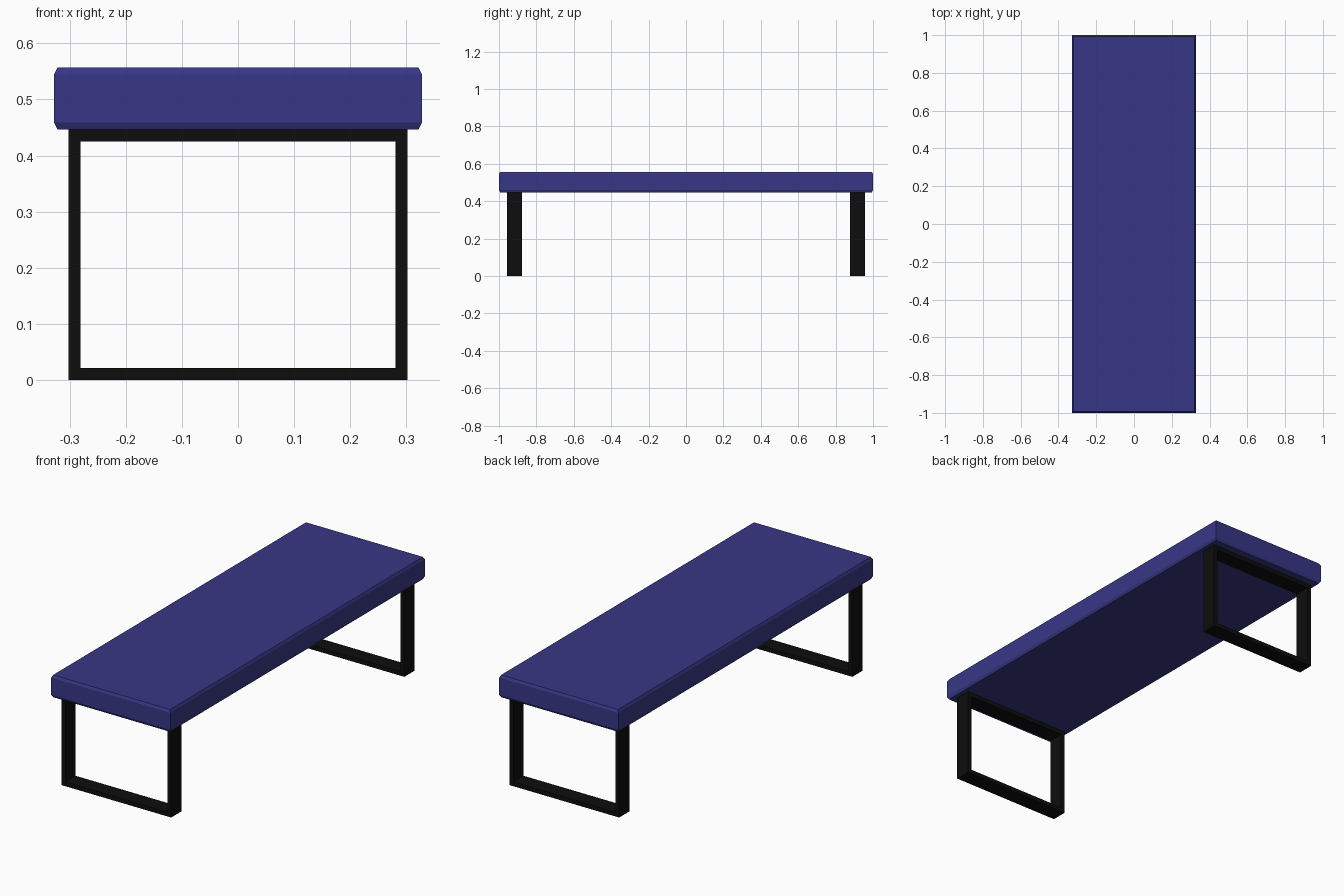
import bpy, bmesh

if "Cube" in bpy.data.objects:
    bpy.data.objects.remove(bpy.data.objects["Cube"])


def material(name, rgb):
    m = bpy.data.materials.new(name)
    m.diffuse_color = (*rgb, 1)
    m.use_nodes = True
    m.node_tree.nodes["Principled BSDF"].inputs["Base Color"].default_value = m.diffuse_color
    return m


def add_object(name, bm, mat):
    bmesh.ops.recalc_face_normals(bm, faces=bm.faces)
    me = bpy.data.meshes.new(name)
    bm.to_mesh(me)
    bm.free()
    me.materials.append(mat)
    ob = bpy.data.objects.new(name, me)
    bpy.context.collection.objects.link(ob)
    return ob


blue = material("indigo upholstery", (0.039, 0.038, 0.238))
black = material("black metal", (0.004, 0.0042, 0.004))

# Padded seat: stacked rectangles, chamfered along top and bottom edges
SEAT_X, SEAT_Y, INSET = 0.328, 1.0, 0.0065
SEAT_BOTTOM, SEAT_TOP, CHAMFER = 0.4465, 0.557, 0.0125
bm = bmesh.new()
rings = []
for z, inset in ((SEAT_BOTTOM, INSET), (SEAT_BOTTOM + CHAMFER, 0),
                 (SEAT_TOP - CHAMFER, 0), (SEAT_TOP, INSET)):
    x, y = SEAT_X - inset, SEAT_Y - inset
    rings.append([bm.verts.new(p) for p in
                  ((-x, -y, z), (x, -y, z), (x, y, z), (-x, y, z))])
for a, b in zip(rings, rings[1:]):
    for i in range(4):
        j = (i + 1) % 4
        bm.faces.new((a[i], a[j], b[j], b[i]))
bm.faces.new(rings[0])
bm.faces.new(rings[-1])
add_object("seat", bm, blue)


# Leg frames: closed rectangular loop of flat bar at each end
def leg_frame(name, y_mid, half_x=0.302, height=SEAT_BOTTOM, bar=0.0215, depth=0.08):
    bm = bmesh.new()
    loops = []
    for y, t in ((-depth / 2, 0), (-depth / 2, bar), (depth / 2, bar), (depth / 2, 0)):
        x = half_x - t
        loops.append([bm.verts.new((px, y_mid + y, pz)) for px, pz in
                      ((-x, t), (x, t), (x, height - t), (-x, height - t))])
    for k in range(4):
        a, b = loops[k], loops[(k + 1) % 4]
        for i in range(4):
            j = (i + 1) % 4
            bm.faces.new((a[i], a[j], b[j], b[i]))
    return add_object(name, bm, black)


leg_frame("front_leg_frame", -0.916)
leg_frame("back_leg_frame", 0.916)
